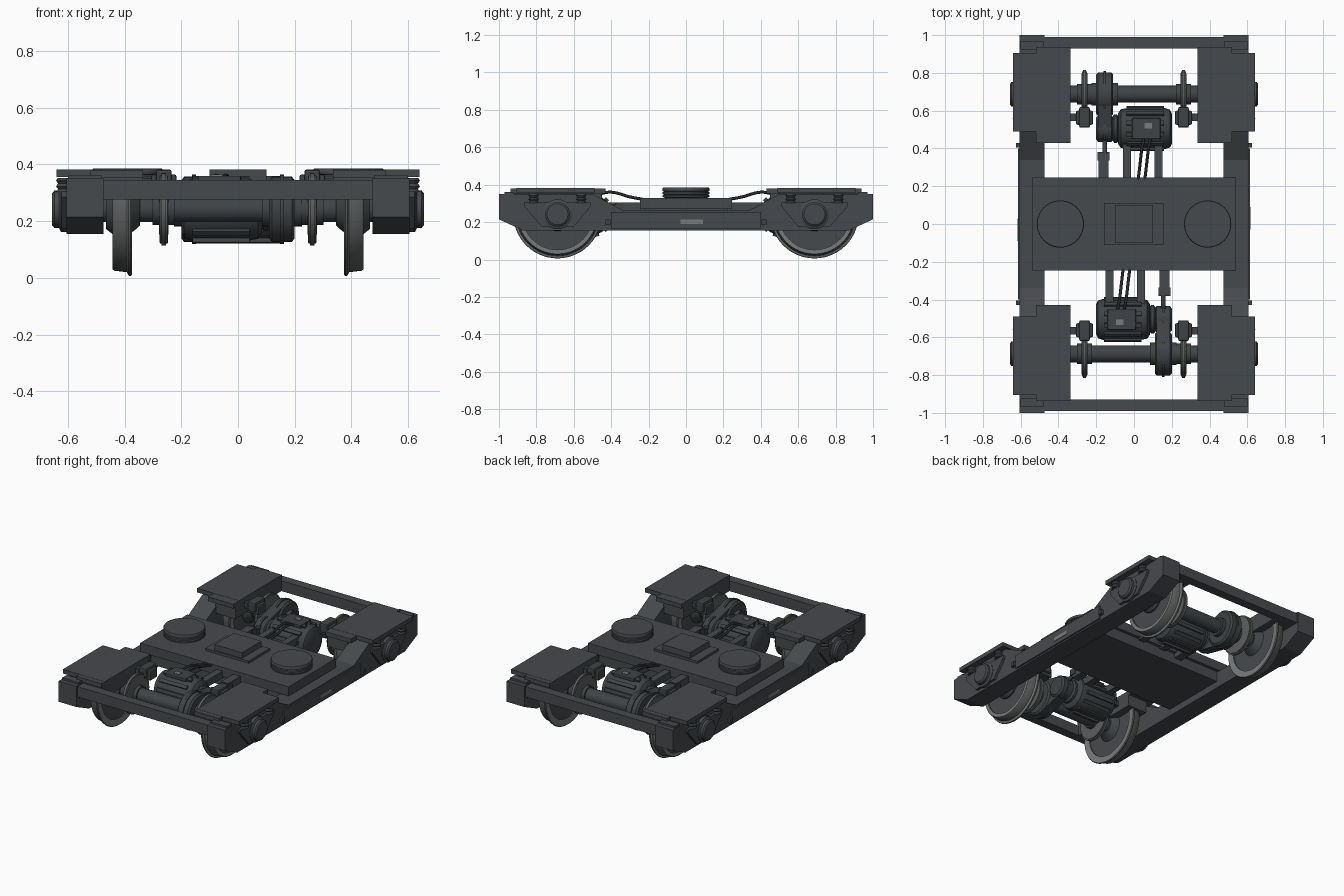
import bpy, bmesh, math
from mathutils import Vector, Matrix

if "Cube" in bpy.data.objects:
    bpy.data.objects.remove(bpy.data.objects["Cube"], do_unlink=True)


def material(name, r, g, b):
    m = bpy.data.materials.new(name)
    m.diffuse_color = (r, g, b, 1)
    m.use_nodes = True
    m.node_tree.nodes["Principled BSDF"].inputs["Base Color"].default_value = (r, g, b, 1)
    return m


FRAME = material("frame grey", .062, .067, .075)
MACHINE = material("machinery grey", .05, .057, .062)
STEEL = material("worn steel", .19, .2, .2)
DISC = material("disc grey", .11, .115, .115)
CABLE = material("cable black", .02, .022, .025)

AXLE_Y, AXLE_Z = .687, .242


def finish(name, bm, mats, smooth=False, bevel=0):
    bmesh.ops.recalc_face_normals(bm, faces=bm.faces)
    me = bpy.data.meshes.new(name)
    bm.to_mesh(me)
    bm.free()
    for m in mats:
        me.materials.append(m)
    ob = bpy.data.objects.new(name, me)
    bpy.context.collection.objects.link(ob)
    if bevel:
        mod = ob.modifiers.new("bevel", "BEVEL")
        mod.width, mod.segments = bevel, 2
    if smooth:
        bpy.ops.object.select_all(action="DESELECT")
        ob.select_set(True)
        bpy.context.view_layer.objects.active = ob
        bpy.ops.object.shade_smooth_by_angle(angle=math.radians(35))
    return ob


def box(name, x, y, z, mat=FRAME, bevel=0):
    """Box from (low, high) ranges."""
    bm = bmesh.new()
    bmesh.ops.create_cube(bm, size=1)
    for v in bm.verts:
        for i, (a, b) in enumerate((x, y, z)):
            v.co[i] = (a + b) / 2 + v.co[i] * (b - a)
    return finish(name, bm, [mat], bevel=bevel)


def side(s, a, b):
    return tuple(sorted((s * a, s * b)))


def lathe(name, profile, centre, axis="X", mats=(FRAME,), closed=False, clip=None, segs=40):
    """Revolve (distance along axis, radius) points about an axis through centre."""
    bm = bmesh.new()
    rings = []
    for d, r in profile:
        ring = []
        for i in range(segs):
            a = math.tau * i / segs
            c, s = r * math.cos(a), r * math.sin(a)
            off = (d, c, s) if axis == "X" else (c, s, d)
            ring.append(bm.verts.new(Vector(centre) + Vector(off)))
        rings.append(ring)
    pairs = list(zip(rings, rings[1:]))
    if closed:
        pairs.append((rings[-1], rings[0]))
    for p, q in pairs:
        for i in range(segs):
            j = (i + 1) % segs
            bm.faces.new((p[i], p[j], q[j], q[i]))
    if not closed:
        bm.faces.new(rings[0])
        bm.faces.new(rings[-1])
    if clip:
        geom = bm.verts[:] + bm.edges[:] + bm.faces[:]
        bmesh.ops.bisect_plane(bm, geom=geom, plane_co=(0, 0, clip), plane_no=(0, 0, 1), clear_outer=True)
    bm.normal_update()
    if len(mats) > 1:
        for f in bm.faces:
            f.material_index = 0 if abs(f.normal.x) > .8 else 1
    return finish(name, bm, mats, smooth=True)


def prism(name, outline, x, mat=FRAME, bevel=0):
    """Extrude a (y, z) outline between two x values."""
    bm = bmesh.new()
    f = bm.faces.new([bm.verts.new((x[0], y, z)) for y, z in outline])
    r = bmesh.ops.extrude_face_region(bm, geom=[f])
    moved = [g for g in r["geom"] if isinstance(g, bmesh.types.BMVert)]
    bmesh.ops.translate(bm, verts=moved, vec=(x[1] - x[0], 0, 0))
    return finish(name, bm, [mat], bevel=bevel)


def tube(name, points, radius, mat):
    cu = bpy.data.curves.new(name, "CURVE")
    cu.dimensions, cu.bevel_depth, cu.bevel_resolution = "3D", radius, 2
    sp = cu.splines.new("BEZIER")
    sp.bezier_points.add(len(points) - 1)
    for bp, p in zip(sp.bezier_points, points):
        bp.co = p
        bp.handle_left_type = bp.handle_right_type = "AUTO"
    cu.materials.append(mat)
    ob = bpy.data.objects.new(name, cu)
    bpy.context.collection.objects.link(ob)
    return ob


# ---- Centre: bolster, air springs, side frames ----
box("bolster_plate", (-.54, .54), (-.245, .245), (.27, .33))
box("bolster_box", (-.48, .48), (-.225, .225), (.2, .27))
box("centre_pad", (-.16, .155), (-.11, .11), (.33, .345))
box("centre_block", (-.1, .1), (-.1, .1), (.345, .382))
half = [(.34, .265), (.5, .35), (1, .35), (1, .215), (.87, .155)]
outline = half + [(-y, z) for y, z in reversed(half)]
for s in (-1, 1):
    prism("side_frame", outline, side(s, .475, .605))
    box("side_plate", side(s, .6, .615), (-.4, .4), (.165, .255))
    box("name_plate", side(s, .614, .618), side(s, -.03, .09), (.19, .215), STEEL)
    lathe("air_spring", [(.33, .115), (.335, .125), (.343, .125), (.347, .117), (.35, .125), (.36, .125),
                         (.364, .117), (.367, .125), (.38, .125), (.385, .122)], (s * .39, 0, 0), "Z", segs=48)

# ---- One end of the bogie, copied to the other end afterwards ----
E = []
E.append(box("end_beam", (-.48, .48), (.93, .99), (.277, .345)))
E.append(lathe("axle", [(-.6, .045), (.6, .045)], (0, AXLE_Y, AXLE_Z), mats=(MACHINE,)))
for s in (-1, 1):
    c = (0, AXLE_Y, AXLE_Z)
    # covers over the wheels
    E.append(box("cover_plate", side(s, .335, .64), (.49, .905), (.355, .382)))
    E.append(box("cover_inner", side(s, .335, .52), (.43, .937), (.353, .381)))
    E.append(box("cover_box", side(s, .335, .48), (.45, .93), (.277, .354)))
    # wheel, tyre and hub
    wheel = [(s * d, r) for d, r in ((.385, .2), (.43, .2))]
    E.append(lathe("wheel_disc", wheel, c, mats=(FRAME,), clip=.365, segs=56))
    tyre = [(s * d, r) for d, r in ((.378, .19), (.374, .232), (.38, .236), (.386, .234), (.392, .222),
                                    (.436, .217), (.442, .212), (.442, .19))]
    E.append(lathe("wheel_tyre", tyre, c, mats=(STEEL, DISC), closed=True, clip=.365, segs=56))
    hub = [(s * d, r) for d, r in ((.345, .055), (.36, .07), (.385, .09), (.44, .09), (.465, .07))]
    E.append(lathe("wheel_hub", hub, c, mats=(MACHINE,)))
    # brake disc, its boss and caliper
    x = s * .262
    E.append(lathe("brake_disc", [(-.008, .128), (.008, .128)], (x, AXLE_Y, AXLE_Z), mats=(DISC,)))
    E.append(lathe("brake_ring", [(-.017, .07), (-.014, .12), (.014, .12), (.017, .07)],
                   (x, AXLE_Y, AXLE_Z), mats=(DISC,)))
    E.append(lathe("disc_boss", [(-.04, .055), (.04, .055)], (x, AXLE_Y, AXLE_Z), mats=(MACHINE,)))
    E.append(box("caliper_body", (x - .045, x + .045), (.525, .6), (.3, .365), MACHINE, .008))
    E.append(box("caliper_head", (x - .028, x + .028), (.51, .62), (.32, .382), MACHINE, .008))
    E.append(box("caliper_arm", side(s, .28, .35), (.545, .585), (.315, .35), MACHINE))
    # axle box with wings and coil springs
    box_profile = [(s * d, r) for d, r in ((.59, .08), (.625, .08), (.632, .066), (.648, .066), (.656, .056))]
    E.append(lathe("axle_box", box_profile, c, segs=24))
    wings = [(.51, .285), (.6, .175), (.77, .175), (.865, .285), (.865, .305), (.51, .305)]
    E.append(prism("axle_box_wings", wings, side(s, .6, .622)))
    for y in (.56, .815):
        coil = [(i * .01, .02 if i % 2 else .027) for i in range(6)]
        E.append(lathe("coil_spring", coil, (s * .615, y, .303), "Z", mats=(MACHINE,), segs=16))
    E.append(box("frame_stop", side(s, .6, .625), (.405, .43), (.185, .215), MACHINE))
    E.append(box("corner_bracket", side(s, .48, .6), (.92, .97), (.345, .362)))

# motor: rounded barrel with cooling ribs, lid and terminal plate
MY, MZ = .505, .24
E.append(lathe("motor_body", [(-.085, .08), (-.07, .102), (-.04, .108), (.165, .108), (.19, .1), (.2, .08)],
               (0, MY, MZ), mats=(MACHINE,), segs=24))
for i in range(12):
    bm = bmesh.new()
    bmesh.ops.create_cube(bm, size=1)
    turn = Matrix.Rotation(math.tau * (i + .5) / 12, 4, "X")
    bmesh.ops.transform(bm, verts=bm.verts, matrix=Matrix.Translation((.06, MY, MZ)) @ turn
                        @ Matrix.Translation((0, 0, .11)) @ Matrix.Diagonal((.2, .022, .02, 1)))
    E.append(finish("motor_rib", bm, [MACHINE]))
E.append(box("motor_lid", (-.01, .14), (.45, .56), (.34, .36), MACHINE, .004))
E.append(box("terminal_plate", (.055, .095), (.505, .535), (.359, .364), STEEL))
E.append(lathe("motor_coupling", [(-.12, .055), (-.105, .075), (-.09, .075), (-.075, .055)],
               (0, MY, MZ), mats=(MACHINE,)))

# gearbox: large gear case joined to a small pinion case
GX = -.155
for name, y, r in (("gear_case", AXLE_Y, .115), ("pinion_case", MY, .07)):
    E.append(lathe(name, [(-.045, r - .012), (-.035, r), (.035, r), (.045, r - .012)],
                   (GX, y, AXLE_Z), mats=(MACHINE,)))
    E.append(lathe(name + "_seam", [(-.007, r + .007), (.007, r + .007)], (GX, y, AXLE_Z), mats=(MACHINE,)))
web = [(MY, MZ - .07), (AXLE_Y, MZ - .113), (AXLE_Y, MZ + .113), (MY, MZ + .07)]
E.append(prism("gear_case_web", web, (GX - .035, GX + .035), MACHINE))
E.append(lathe("axle_collar", [(-.07, .06), (.07, .06)], (GX, AXLE_Y, AXLE_Z), mats=(MACHINE,)))

# torque rod, its bracket, motor arms and cables
E.append(tube("torque_rod", [(GX, .47, .27), (GX, .36, .285)], .013, MACHINE))
E.append(box("rod_bracket", (-.188, -.135), (.22, .37), (.24, .305)))
E.append(box("rod_clamp", (-.193, -.13), (.335, .38), (.26, .3), MACHINE))
for x in (-.037, .13):
    E.append(box("motor_arm", (x - .022, x + .022), (.22, .46), (.26, .305)))
for x in (.03, .065):
    E.append(tube("motor_cable", [(x - .01, .22, .32), (x, .3, .335), (x + .012, .4, .36), (x + .025, .47, .35)],
                  .008, CABLE))

# opposite end is the same assembly turned half a circle
for ob in E:
    twin = ob.copy()
    twin.rotation_euler.z = math.pi
    bpy.context.collection.objects.link(twin)
